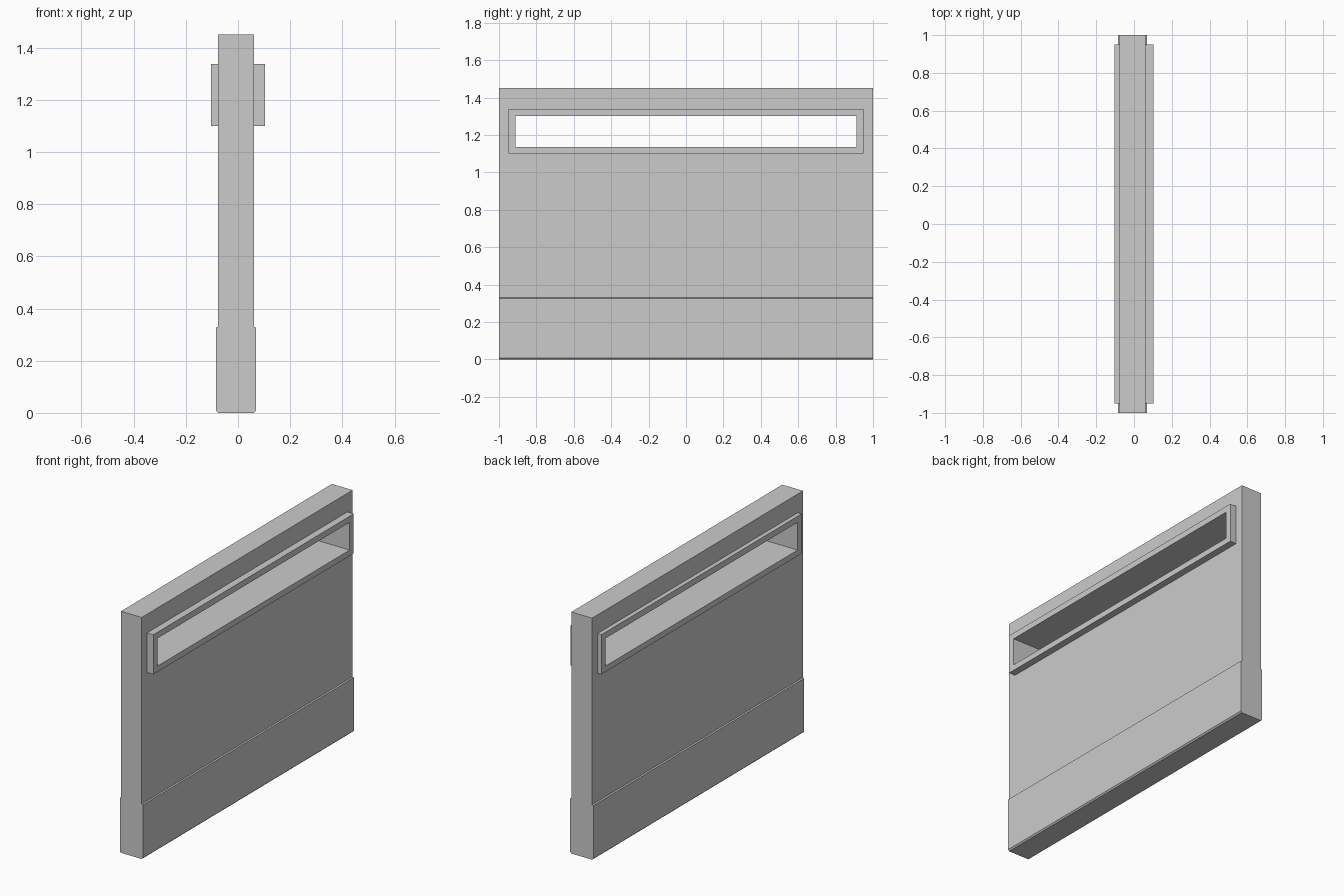
import bpy, bmesh

if "Cube" in bpy.data.objects:
    bpy.data.objects.remove(bpy.data.objects["Cube"])

WALL_X = (-0.077, 0.061)
FRAME_X = (-0.103, 0.103)
FRAME_Y, FRAME_Z = (-0.95, 0.95), (1.10, 1.338)
OPEN_Y, OPEN_Z = (-0.912, 0.912), (1.135, 1.301)


def extrude_profile(name, points, y0, y1):
    """Extrude an x-z outline along y."""
    bm = bmesh.new()
    face = bm.faces.new([bm.verts.new((x, y0, z)) for x, z in points])
    out = bmesh.ops.extrude_face_region(bm, geom=[face])
    moved = [v for v in out["geom"] if isinstance(v, bmesh.types.BMVert)]
    bmesh.ops.translate(bm, verts=moved, vec=(0, y1 - y0, 0))
    bmesh.ops.recalc_face_normals(bm, faces=bm.faces)
    mesh = bpy.data.meshes.new(name)
    bm.to_mesh(mesh)
    bm.free()
    obj = bpy.data.objects.new(name, mesh)
    bpy.context.collection.objects.link(obj)
    return obj


def box(name, xs, ys, zs):
    (x0, x1), (z0, z1) = xs, zs
    return extrude_profile(name, [(x0, z0), (x1, z0), (x1, z1), (x0, z1)], *ys)


# Cutter for the long opening
cutter = box("opening_cutter", (-0.3, 0.3), OPEN_Y, OPEN_Z)
cutter.hide_render = True

# Wall panel with a slightly thicker base band and chamfered foot
left, right = WALL_X
wall = extrude_profile("wall_panel", [
    (left, 0), (right, 0), (right + 0.008, 0.008), (right + 0.008, 0.327),
    (right, 0.33), (right, 1.45), (left, 1.45), (left, 0.33),
    (left - 0.008, 0.327), (left - 0.008, 0.008)], -1, 1)

# Raised window trim on each face of the wall
parts = [wall,
         box("window_trim_left", (FRAME_X[0], left), FRAME_Y, FRAME_Z),
         box("window_trim_right", (right, FRAME_X[1]), FRAME_Y, FRAME_Z)]

# Cut the opening through wall and trims
for part in parts:
    mod = part.modifiers.new("opening", 'BOOLEAN')
    mod.operation = 'DIFFERENCE'
    mod.solver = 'EXACT'
    mod.object = cutter
    bpy.context.view_layer.objects.active = part
    bpy.ops.object.modifier_apply(modifier=mod.name)
bpy.data.objects.remove(cutter)
